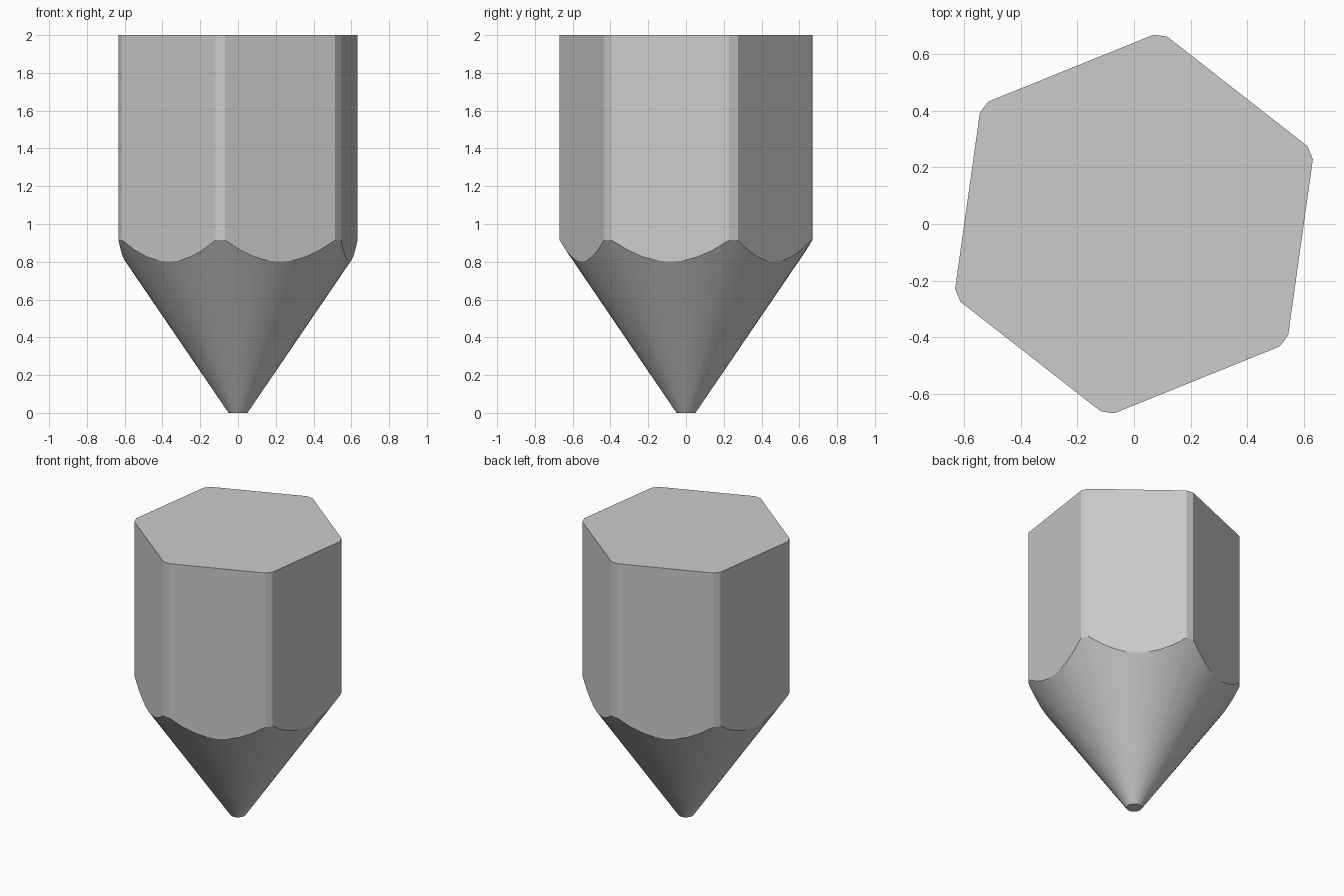
import bpy
import bmesh
from math import cos, sin, radians, acos, degrees

cube = bpy.data.objects.get("Cube")
if cube:
    bpy.data.objects.remove(cube, do_unlink=True)

APOTHEM = 0.595        # centre to flat side
CORNER_R = 0.673       # round blank that trims the hexagon corners
TIP_R = 0.05
SLOPE = 0.681          # cone radius gained per unit height
HEIGHT = 2.0
FIRST_FLAT = -8.0      # direction of the first flat side, degrees
FLAT_STEPS, CORNER_STEPS = 8, 2

grey = bpy.data.materials.new("plain_grey")
grey.use_nodes = True
colour = (0.6, 0.6, 0.6, 1)
grey.diffuse_color = colour
grey.node_tree.nodes["Principled BSDF"].inputs["Base Color"].default_value = colour

# Outline of the trimmed hexagon as (angle, radius)
half = degrees(acos(APOTHEM / CORNER_R))
outline = []
for side in range(6):
    middle = FIRST_FLAT + 60 * side
    for i in range(FLAT_STEPS):
        a = -half + 2 * half * i / FLAT_STEPS
        outline.append((radians(middle + a), APOTHEM / cos(radians(a))))
    for i in range(CORNER_STEPS):
        a = half + (60 - 2 * half) * i / CORNER_STEPS
        outline.append((radians(middle + a), CORNER_R))

# Rings: blunt tip, scalloped edge where cone meets the sides, flat top
bm = bmesh.new()


def ring(points):
    return [bm.verts.new((r * cos(a), r * sin(a), z)) for a, r, z in points]


tip = ring((a, TIP_R, 0) for a, r in outline)
edge = ring((a, r, (r - TIP_R) / SLOPE) for a, r in outline)
top = ring((a, r, HEIGHT) for a, r in outline)

n = len(outline)
for low, high in ((tip, edge), (edge, top)):
    for i in range(n):
        j = (i + 1) % n
        bm.faces.new((low[i], low[j], high[j], high[i]))
bm.faces.new(top)
bm.faces.new(tip[::-1])

mesh = bpy.data.meshes.new("pointed_hexagonal_peg")
bm.to_mesh(mesh)
bm.free()
mesh.materials.append(grey)
peg = bpy.data.objects.new("pointed_hexagonal_peg", mesh)
bpy.context.collection.objects.link(peg)

# Smooth cone, crisp sides and rims
bpy.ops.object.select_all(action="DESELECT")
peg.select_set(True)
bpy.context.view_layer.objects.active = peg
bpy.ops.object.shade_smooth_by_angle(angle=radians(25))
